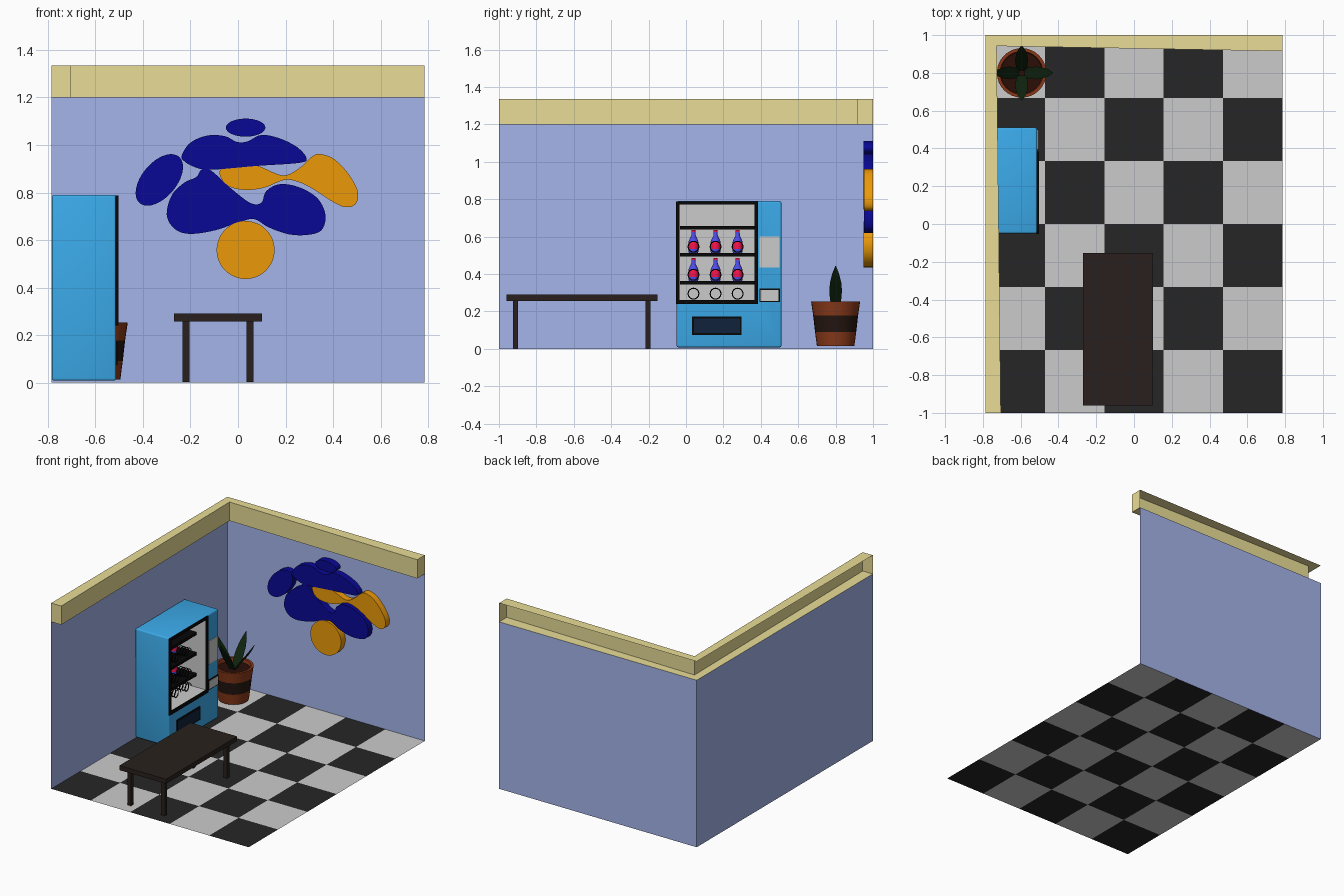
import bpy, bmesh, math
from mathutils import Vector

if "Cube" in bpy.data.objects:
    bpy.data.objects.remove(bpy.data.objects["Cube"])

def paint(name, *rgb):
    m = bpy.data.materials.new(name)
    m.diffuse_color = [min(1, (c / 255) ** 2.2 / 0.57) for c in rgb] + [1]
    m.use_nodes = True
    m.node_tree.nodes["Principled BSDF"].inputs["Base Color"].default_value = m.diffuse_color
    return m

WALL = paint("wall_blue", 126, 139, 181)
TRIM = paint("trim_cream", 180, 170, 116)
LIGHT = paint("light_grey", 179, 179, 179)
DARK = paint("tile_black", 33, 33, 33)
BLACK = paint("black", 12, 12, 12)
WOOD = paint("dark_wood", 35, 29, 27)
BLUE = paint("machine_blue", 48, 131, 181)
SLOT = paint("slot_navy", 18, 30, 48)
NAVY = paint("art_navy", 13, 13, 115)
ORANGE = paint("art_orange", 182, 118, 14)
CLAY = paint("clay", 105, 46, 24)
BAND = paint("pot_band", 32, 22, 18)
SOIL = paint("soil", 36, 16, 12)
LEAF = paint("leaf", 18, 32, 18)
GLASS = paint("bottle_blue", 60, 60, 180)
LABEL = paint("label_red", 190, 20, 60)

def finish(name, bm, mats, smooth=False, recalc=True):
    if recalc:
        bmesh.ops.recalc_face_normals(bm, faces=bm.faces)
    me = bpy.data.meshes.new(name)
    bm.to_mesh(me)
    bm.free()
    for m in mats:
        me.materials.append(m)
    ob = bpy.data.objects.new(name, me)
    bpy.context.collection.objects.link(ob)
    if smooth:
        bpy.ops.object.select_all(action='DESELECT')
        ob.select_set(True)
        bpy.context.view_layer.objects.active = ob
        bpy.ops.object.shade_smooth_by_angle(angle=math.radians(35))
    return ob

def box(name, x0, x1, y0, y1, z0, z1, mat, bevel=0, open_front=False):
    bm = bmesh.new()
    bmesh.ops.create_cube(bm, size=1)
    for v in bm.verts:
        v.co = ((x0 + x1) / 2 + v.co.x * (x1 - x0),
                (y0 + y1) / 2 + v.co.y * (y1 - y0),
                (z0 + z1) / 2 + v.co.z * (z1 - z0))
    if bevel:
        bmesh.ops.bevel(bm, geom=bm.edges[:], offset=bevel, segments=3,
                        profile=0.5, affect='EDGES')
    if open_front:  # keep only the inside of the box, open towards +x
        bmesh.ops.delete(bm, geom=[f for f in bm.faces if f.normal.x > 0.9],
                         context='FACES_ONLY')
        bmesh.ops.reverse_faces(bm, faces=bm.faces)
    return finish(name, bm, [mat], bevel > 0, not open_front)

def faces(name, quads, mat):
    bm = bmesh.new()
    for q in quads:
        bm.faces.new([bm.verts.new(p) for p in q])
    bmesh.ops.remove_doubles(bm, verts=bm.verts, dist=1e-5)
    return finish(name, bm, [mat], recalc=False)

def lathe(name, profile, seg_mats, mats, loc, n):
    bm = bmesh.new()
    rings = [[bm.verts.new((loc[0] + r * math.cos(k * math.tau / n),
                            loc[1] + r * math.sin(k * math.tau / n), loc[2] + z))
              for k in range(n)] for r, z in profile]
    for i, mi in enumerate(seg_mats):
        a, b = rings[i], rings[i + 1]
        for k in range(n):
            j = (k + 1) % n
            bm.faces.new((a[k], a[j], b[j], b[k])).material_index = mi
    bmesh.ops.remove_doubles(bm, verts=bm.verts, dist=1e-5)
    return finish(name, bm, mats, True)

# Chequered floor
X, Y, H, T = 0.785, 1.0, 1.2, 1.335
bm = bmesh.new()
grid = [[bm.verts.new((-X + 2 * X * i / 5, -Y + 2 * Y * j / 6, 0))
         for j in range(7)] for i in range(6)]
for i in range(5):
    for j in range(6):
        f = bm.faces.new((grid[i][j], grid[i + 1][j], grid[i + 1][j + 1], grid[i][j + 1]))
        f.material_index = (i + j) % 2
finish("floor", bm, [DARK, LIGHT], recalc=False)

# Two thin walls
faces("left_wall", [[(-X, -Y, 0), (-X, Y, 0), (-X, Y, H), (-X, -Y, H)]], WALL)
faces("back_wall", [[(-X, Y, 0), (X, Y, 0), (X, Y, H), (-X, Y, H)]], WALL)

# Hollow trim running along both walls, open on the outside
outer = [(-X, -Y), (-X, Y), (X, Y)]
inner = [(-0.705, -Y), (-0.727, 0.942), (X, 0.915)]
st = [[(*o, H), (*i, H), (*i, T), (*o, T)] for o, i in zip(outer, inner)]
quads = [[a[k], a[k + 1], b[k + 1], b[k]] for a, b in zip(st, st[1:]) for k in range(3)]
faces("wall_trim", quads + [st[0][::-1], st[2]], TRIM)

# Bench table
box("table_top", -0.27, 0.10, -0.96, -0.153, 0.257, 0.29, WOOD)
for i, x in enumerate((-0.233, 0.036)):
    for j, y in enumerate((-0.924, -0.217)):
        box(f"table_leg_{i}{j}", x, x + 0.029, y, y + 0.027, 0.003, 0.257, WOOD)

# Vending machine body with a display recess
body = box("machine_body", -0.783, -0.513, -0.05, 0.51, 0.008, 0.79, BLUE, 0.01)
cutter = box("recess_cutter", -0.765, -0.4, -0.036, 0.369, 0.259, 0.773, BLUE)
cutter.hide_render = True
mod = body.modifiers.new("recess", 'BOOLEAN')
mod.operation, mod.object, mod.solver = 'DIFFERENCE', cutter, 'EXACT'
bpy.context.view_layer.objects.active = body
bpy.ops.object.modifier_apply(modifier=mod.name)
bpy.data.objects.remove(cutter)
box("recess_lining", -0.763, -0.515, -0.034, 0.367, 0.261, 0.771, LIGHT, open_front=True)

# Window frame
F0, F1 = -0.515, -0.503
box("window_frame_left", F0, F1, -0.054, -0.034, 0.24, 0.788, BLACK)
box("window_frame_right", F0, F1, 0.367, 0.384, 0.24, 0.788, BLACK)
box("window_frame_top", F0, F1, -0.034, 0.367, 0.771, 0.788, BLACK)
box("window_frame_bottom", F0, F1, -0.034, 0.367, 0.24, 0.262, BLACK)

# Shelves, dispensing coils and bottles
for i, z in enumerate((0.648, 0.503, 0.353)):
    box(f"shelf_{i}", -0.762, -0.585, -0.033, 0.366, z - 0.01, z + 0.01, BLACK)
bottle = [(0, 0), (0.024, 0), (0.027, 0.008), (0.027, 0.022), (0.027, 0.058),
          (0.022, 0.072), (0.012, 0.092), (0.011, 0.112), (0.011, 0.122), (0, 0.122)]
for i, z in enumerate((0.546, 0.396, 0.295)):
    for j, y in enumerate((0.04, 0.158, 0.276)):
        cu = bpy.data.curves.new(f"coil_{i}{j}", 'CURVE')
        cu.dimensions, cu.bevel_depth, cu.bevel_resolution = '3D', 0.003, 1
        sp = cu.splines.new('POLY')
        sp.points.add(64)
        for k, p in enumerate(sp.points):
            a = k * math.tau / 16
            p.co = (-0.585 - 0.085 * k / 64, y + 0.029 * math.cos(a),
                    z + 0.029 * math.sin(a), 1)
        cu.materials.append(BLACK)
        ob = bpy.data.objects.new(f"coil_{i}{j}", cu)
        bpy.context.collection.objects.link(ob)
        bpy.ops.object.select_all(action='DESELECT')
        ob.select_set(True)
        bpy.context.view_layer.objects.active = ob
        bpy.ops.object.convert(target='MESH')
        if i < 2:
            lathe(f"bottle_{i}{j}", bottle, [0, 0, 0, 1, 0, 0, 0, 1, 1],
                  [GLASS, LABEL], (-0.705, y, z - 0.033), 16)

# Control panel, coin return and delivery slot
box("keypad", -0.52, -0.508, 0.394, 0.5, 0.436, 0.6, LIGHT)
box("coin_return_rim", -0.52, -0.508, 0.392, 0.502, 0.25, 0.322, BLACK)
box("coin_return", -0.52, -0.505, 0.399, 0.495, 0.257, 0.315, LIGHT)
box("delivery_rim", -0.52, -0.508, 0.033, 0.297, 0.075, 0.172, BLACK)
box("delivery_flap", -0.52, -0.506, 0.042, 0.288, 0.084, 0.163, SLOT)

# Plant pot with soil
PX, PY = -0.595, 0.80
lathe("plant_pot", [(0, 0.014), (0.1, 0.014), (0.11, 0.09), (0.12, 0.177), (0.131, 0.253),
                    (0.114, 0.253), (0.11, 0.228), (0, 0.228)],
      [0, 0, 1, 0, 0, 0, 2], [CLAY, BAND, SOIL], (PX, PY, 0), 32)

# Four flat arching leaves
blade = [(0.008, 0.22, 0.022), (0.035, 0.265, 0.03), (0.065, 0.31, 0.034),
         (0.095, 0.355, 0.03), (0.122, 0.4, 0.019), (0.145, 0.443, 0.002)]
for k in range(4):
    d = Vector((math.cos(k * math.pi / 2), math.sin(k * math.pi / 2), 0))
    s = Vector((-d.y, d.x, 0))
    if k == 0:
        d = d * 1.15
    rows = [[Vector((PX, PY, z)) + d * r + s * w * e for e in (-1, 1)] for r, z, w in blade]
    faces(f"leaf_{k}", [[a[0], b[0], b[1], a[1]] for a, b in zip(rows, rows[1:])], LEAF)

# Wall art: smooth closed outlines (1/1000 units) extruded off the back wall
def relief(name, pts, mat, front, steps=5):
    pts = [Vector((x / 1000, z / 1000)) for x, z in pts]
    n, out = len(pts), []
    for i in range(n):
        a, b, c, d = (pts[(i + k - 1) % n] for k in range(4))
        for t in (k / steps for k in range(steps)):
            out.append(0.5 * (2 * b + (c - a) * t + (2 * a - 5 * b + 4 * c - d) * t * t
                              + (3 * b - a - 3 * c + d) * t ** 3))
    bm = bmesh.new()
    f = bm.faces.new([bm.verts.new((p.x, front, p.y)) for p in out])
    ext = bmesh.ops.extrude_face_region(bm, geom=[f], use_keep_orig=True)
    for v in ext["geom"]:
        if isinstance(v, bmesh.types.BMVert):
            v.co.y = 0.999
    return finish(name, bm, [mat], True)

def oval(cx, cz, rx, rz, tilt=0):
    c, s = math.cos(tilt), math.sin(tilt)
    ring = [(rx * math.cos(k * math.tau / 12), rz * math.sin(k * math.tau / 12)) for k in range(12)]
    return [(cx + u * c - v * s, cz + u * s + v * c) for u, v in ring]

relief("art_top_oval", oval(32, 1073, 83, 38), NAVY, 0.95)
relief("art_left_oval", oval(-331, 853, 128, 73, 0.87), NAVY, 0.95)
relief("art_disc", oval(32, 558, 122, 122), ORANGE, 0.95)
relief("art_upper_blob", [(-236, 958), (-200, 1010), (-128, 1040), (-55, 1037), (-5, 1013),
                          (40, 1015), (98, 1042), (175, 1028), (250, 990), (288, 945),
                          (260, 925), (80, 912), (-115, 896), (-185, 908), (-230, 935)],
       NAVY, 0.95)
relief("art_right_blob", [(-78, 880), (-50, 907), (70, 915), (187, 872), (258, 903), (310, 950),
                          (345, 962), (405, 940), (465, 878), (503, 808), (497, 754),
                          (455, 738), (400, 760), (320, 812), (258, 843), (195, 853),
                          (110, 820), (25, 811), (-45, 830)], ORANGE, 0.953)
relief("art_middle_blob", [(-113, 892), (-35, 822), (50, 757), (98, 757), (118, 805),
                           (175, 835), (258, 822), (335, 775), (368, 705), (352, 642),
                           (295, 622), (215, 624), (130, 653), (68, 688), (5, 675),
                           (-100, 640), (-205, 626), (-268, 648), (-300, 707),
                           (-278, 790), (-225, 842), (-175, 865), (-155, 895)], NAVY, 0.951)
